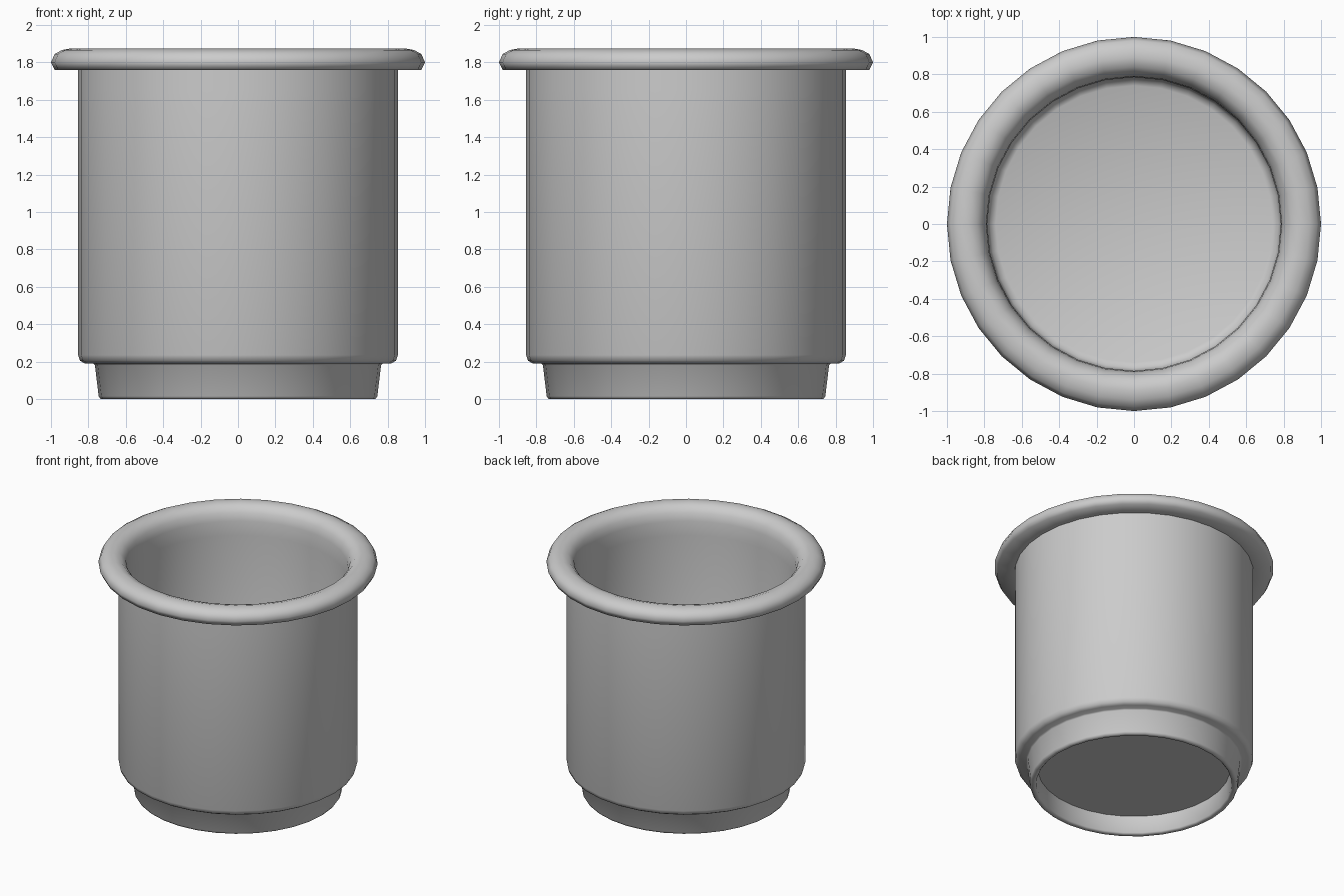
import bpy
import bmesh
import math

cube = bpy.data.objects.get("Cube")
if cube:
    bpy.data.objects.remove(cube, do_unlink=True)

SIDES = 32

grey = bpy.data.materials.new("plain grey")
grey.use_nodes = True
colour = (0.6, 0.6, 0.6, 1)
grey.diffuse_color = colour
grey.node_tree.nodes["Principled BSDF"].inputs["Base Color"].default_value = colour


def lathe(name, profile):
    """Spin a (radius, height) profile around z; zero radius closes the end."""
    bm = bmesh.new()
    verts = [bm.verts.new((r, 0, z)) for r, z in profile]
    edges = [bm.edges.new(pair) for pair in zip(verts, verts[1:])]
    bmesh.ops.spin(bm, geom=verts + edges, axis=(0, 0, 1), cent=(0, 0, 0),
                   angle=math.tau, steps=SIDES, use_duplicate=False)
    bmesh.ops.remove_doubles(bm, verts=bm.verts, dist=0.0005)
    bmesh.ops.recalc_face_normals(bm, faces=bm.faces)
    mesh = bpy.data.meshes.new(name)
    bm.to_mesh(mesh)
    bm.free()
    mesh.materials.append(grey)
    obj = bpy.data.objects.new(name, mesh)
    bpy.context.collection.objects.link(obj)
    bpy.ops.object.select_all(action='DESELECT')
    obj.select_set(True)
    bpy.context.view_layer.objects.active = obj
    bpy.ops.object.shade_smooth_by_angle(angle=math.radians(65))
    return obj


# Recessed underside and tapered foot ring
foot = [(0, 0.14), (0.69, 0.14), (0.70, 0.01), (0.71, 0),
        (0.735, 0), (0.745, 0.015), (0.765, 0.18), (0.775, 0.19)]
# Outer wall with a rounded lower edge
wall = [(0.82, 0.19), (0.845, 0.205), (0.855, 0.235), (0.855, 1.65), (0.855, 1.76)]
# Rolled rim, flat underneath
rim = [(0.98, 1.76), (1.0, 1.80), (0.98, 1.845), (0.94, 1.866),
       (0.89, 1.875), (0.84, 1.86), (0.805, 1.82), (0.79, 1.76)]
# Inner wall, rounded into the floor
inside = [(0.785, 1.65), (0.785, 0.30), (0.77, 0.26), (0.74, 0.245), (0, 0.245)]

lathe("pot", foot + wall + rim + inside)
